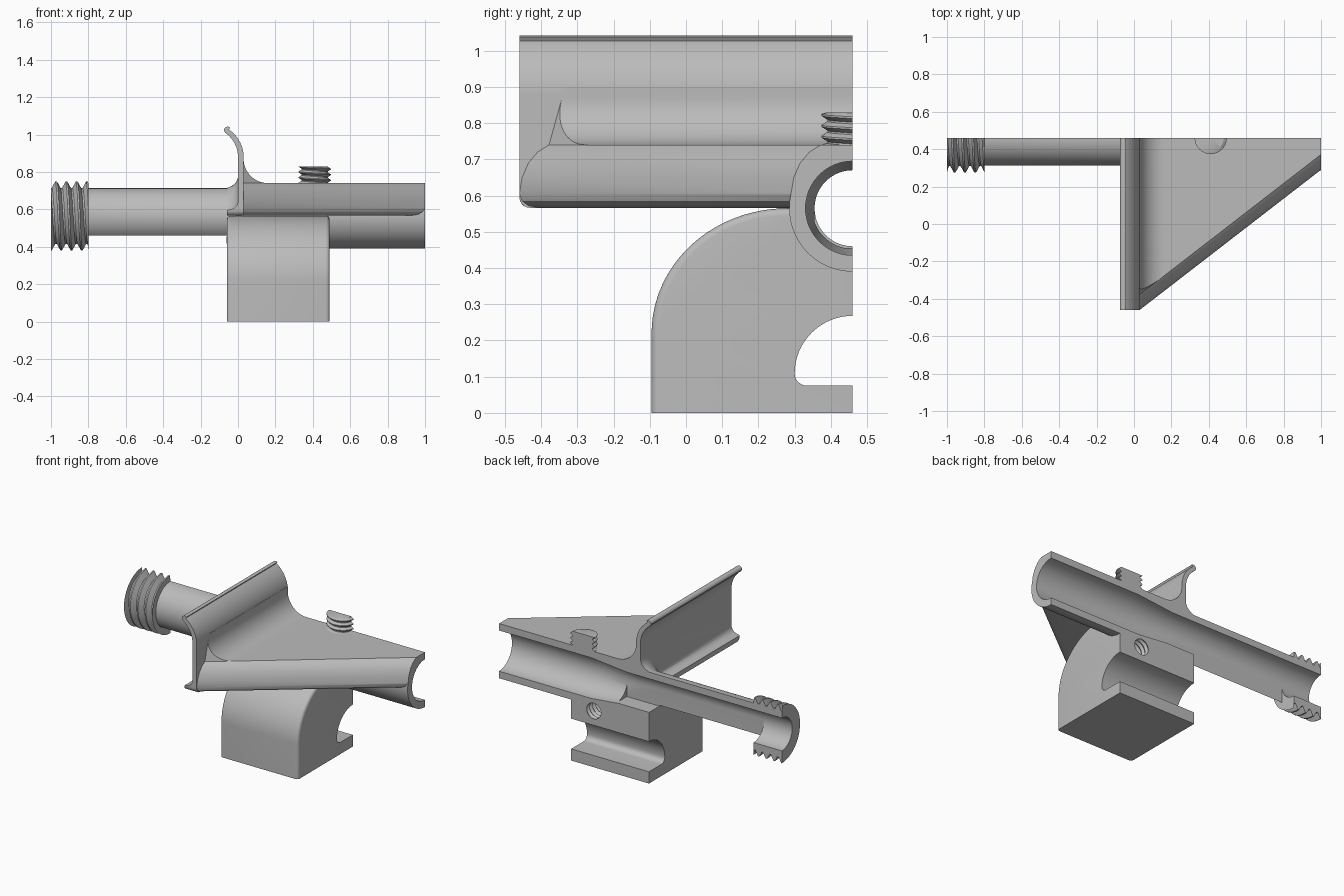
import bpy, bmesh
from math import sin, cos, pi, tau, floor

if "Cube" in bpy.data.objects:
    bpy.data.objects.remove(bpy.data.objects["Cube"])

CUT, MID = 0.46, 0.565          # section plane (y) and bore height (z)
grey = bpy.data.materials.new("mid_grey")
grey.use_nodes = True
grey.diffuse_color = (0.5, 0.5, 0.5, 1)
grey.node_tree.nodes["Principled BSDF"].inputs["Base Color"].default_value = (0.5, 0.5, 0.5, 1)


def loft(name, rings, round_edges=None, radius=0.03):
    """Skin a list of equal closed rings and cap both ends."""
    bm = bmesh.new()
    rows = [[bm.verts.new(p) for p in ring] for ring in rings]
    n = len(rows[0])
    for a, b in zip(rows, rows[1:]):
        for i in range(n):
            j = (i + 1) % n
            bm.faces.new((a[i], a[j], b[j], b[i]))
    bm.faces.new(rows[0])
    bm.faces.new(rows[-1])
    bmesh.ops.remove_doubles(bm, verts=bm.verts, dist=1e-5)
    bmesh.ops.recalc_face_normals(bm, faces=bm.faces)
    if round_edges:
        edges = [e for e in bm.edges if round_edges(e.verts[0].co, e.verts[1].co)]
        bmesh.ops.bevel(bm, geom=edges, offset=radius, segments=5, profile=0.5, affect='EDGES')
    mesh = bpy.data.meshes.new(name)
    bm.to_mesh(mesh)
    bm.free()
    mesh.materials.append(grey)
    ob = bpy.data.objects.new(name, mesh)
    bpy.context.collection.objects.link(ob)
    return ob


def prism_x(name, pts, a, b, **kw):
    return loft(name, [[(x, y, z) for y, z in pts] for x in (a, b)], **kw)


def prism_y(name, pts, a, b, **kw):
    return loft(name, [[(x, y, z) for x, z in pts] for y in (a, b)], **kw)


def box(name, x0, x1, y0, y1, z0, z1):
    return prism_x(name, [(y0, z0), (y1, z0), (y1, z1), (y0, z1)], x0, x1)


def lathe_x(name, profile, n=64):
    return loft(name, [[(x, CUT + r * cos(tau * i / n), MID + r * sin(tau * i / n))
                        for i in range(n)] for x, r in profile])


def arc(cx, cy, rx, ry, a0, a1, n=14):
    return [(cx + rx * cos(a0 + (a1 - a0) * i / n), cy + ry * sin(a0 + (a1 - a0) * i / n))
            for i in range(n + 1)]


def thread(name, place, start, end, pitch, core, crest, inner, n=40):
    """Half-round helical thread; place maps (along, radius, angle) to a point."""
    count = int((end - start) / pitch) + 2
    slices = []
    for i in range(n + 1):
        t = i / n
        line = []
        for k in range(count * 2 + 1):
            s = start + (k / 2 - 1 + t / 2) * pitch
            r = crest if k % 2 else core
            # crests are given a narrow flat
            for d in (-0.08, 0.08):
                line.append((min(max(s + d * pitch, start), end), r))
        line[0] = (start, core)
        line[-1] = (end, core)
        line += [(end, inner), (start, inner)]
        slices.append([place(s, r, pi * t) for s, r in line])
    return loft(name, slices)


def combine(target, other, operation):
    mod = target.modifiers.new(operation.lower(), 'BOOLEAN')
    mod.operation, mod.solver, mod.object = operation, 'EXACT', other
    bpy.context.view_layer.objects.active = target
    bpy.ops.object.modifier_apply(modifier=mod.name)
    bpy.data.objects.remove(other)


# barrel: thin pipe flaring into the thicker tube
body = lathe_x("sectioned_body", [(-0.8, 0.148), (-0.06, 0.148), (-0.03, 0.162), (-0.01, 0.18),
                                  (0.0, 0.205), (0.02, 0.205), (0.02, 0.175), (1, 0.175)])

# triangular wing with a rounded slanted side, scooped to a fillet against the fin
steps = [(0.566, 0.045), (0.572, 0.02), (0.585, 0.006), (0.605, 0), (0.65, 0.006), (0.69, 0.02),
         (0.72, 0.04), (0.74, 0.065), (0.9, 0.1)]
wing = loft("wing", [[(0.012, -0.46 + d * 1.26, z), (0.03, -0.46 + d * 1.26, z), (1, 0.29 + d * 1.26, z),
                      (1, 0.6, z), (0.012, 0.6, z)] for z, d in steps])
scoop = prism_y("scoop", arc(0.16, 0.87, 0.13, 0.13, pi, 1.5 * pi)
                + [(1.2, 0.74), (1.2, 1.2), (0.03, 1.2)], -1, 1)
combine(wing, scoop, 'DIFFERENCE')

# upright fin, curling back at the top, with a small foot behind
fin_front = arc(-0.17, 0.88, 0.2, 0.185, 0, 0.92)
fin_back = arc(-0.18, 0.88, 0.18, 0.165, 0.9, 0)
fin_tip = arc(-0.055, 1.022, 0.02, 0.02, 0.9, pi, 6)
foot = arc(-0.045, 0.645, 0.045, 0.045, 0, -pi / 2, 8)
fin = prism_y("fin", fin_front + fin_tip + fin_back + foot
              + [(-0.058, 0.595), (-0.06, 0.566), (0.03, 0.566)], -0.46, 0.6,
              round_edges=lambda a, b: max(a.y, b.y) < -0.45 and max(a.z, b.z) < 0.57, radius=0.03)

# mounting block with a large rounded front shoulder
block = prism_x("block", [(0.6, 0), (-0.095, 0)] + arc(0.28, 0.22, 0.375, 0.345, pi, pi / 2, 24)
                + [(0.6, 0.565)], -0.06, 0.49,
                round_edges=lambda a, b: abs(a.x - b.x) < 0.001 and max(a.z, b.z) > 0.01
                and min(a.y, b.y) < 0.5, radius=0.02)

for part in (block, wing, fin):
    combine(body, part, 'UNION')

# stepped bore, loading channel, open slot below the pipe, arched rail groove
cutters = [
    lathe_x("bore", [(-1.1, 0.105), (0.1, 0.105), (0.35, 0.13), (1.1, 0.13)]),
    box("channel", -0.9, 0.17, 0.355, 0.7, 0.455, MID),
    box("slot", -0.9, -0.0605, 0.355, 0.7, 0.3, MID),
    prism_x("groove", [(0.6, 0.075), (0.6, 0.268), (CUT, 0.268)]
            + arc(CUT, 0.108, 0.16, 0.16, pi / 2, pi, 16)
            + arc(0.335, 0.108, 0.035, 0.033, pi, 1.5 * pi, 6), -0.2, 0.7),
]
# threaded blind hole in the section face
hole_rings = []
for k in range(15):
    r = 0.062 if k % 2 else 0.05
    hole_rings.append([(0.33 + r * cos(tau * i / 32), 0.49 - k * 0.015, 0.36 + r * sin(tau * i / 32))
                       for i in range(32)])
cutters.append(loft("threaded_hole", hole_rings))
cutters.append(box("section_cut", -2, 2, CUT, 2, -1, 2))
for cutter in cutters:
    combine(body, cutter, 'DIFFERENCE')

# threaded collar on the pipe end and screw on top
collar = thread("threaded_collar",
                lambda s, r, a: (s, CUT - r * sin(a), MID + r * cos(a)),
                -1, -0.8, 0.055, 0.15, 0.184, 0.105)
screw = thread("top_screw",
               lambda s, r, a: (0.41 + r * cos(a), CUT - r * sin(a), s),
               0.74, 0.83, 0.03, 0.07, 0.086, 0)

for ob in (body, collar, screw):
    bpy.ops.object.select_all(action='DESELECT')
    ob.select_set(True)
    bpy.context.view_layer.objects.active = ob
    bpy.ops.object.shade_smooth_by_angle(angle=0.5)
